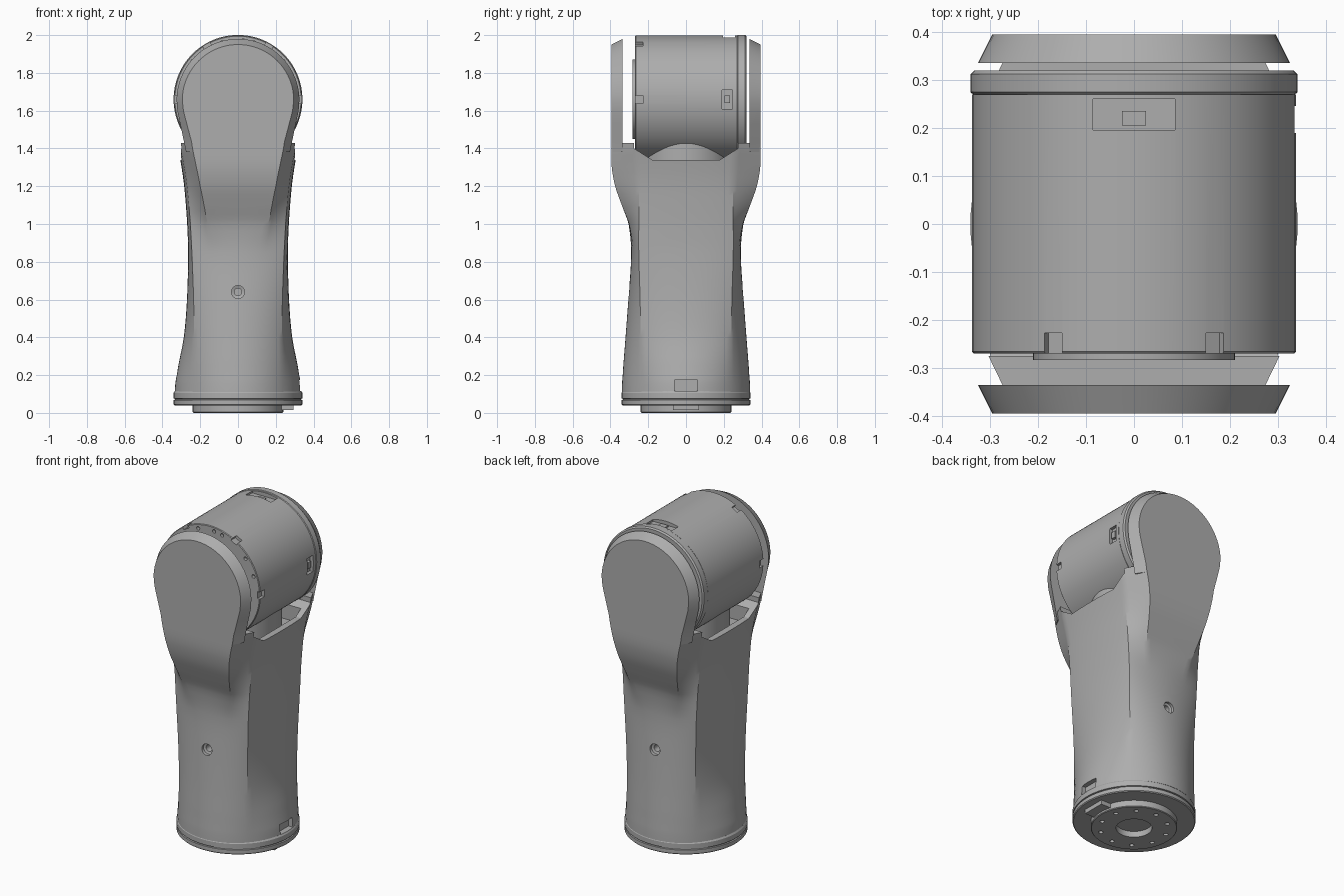
import bpy, bmesh, math
from mathutils import Matrix, Vector

if "Cube" in bpy.data.objects:
    bpy.data.objects.remove(bpy.data.objects["Cube"], do_unlink=True)

grey = bpy.data.materials.new("satin_grey")
grey.use_nodes = True
GREY = (0.42, 0.42, 0.42, 1)
grey.diffuse_color = GREY
grey.node_tree.nodes["Principled BSDF"].inputs["Base Color"].default_value = GREY

AXIS_Z = 1.66  # height of the drum axis


def finish(name, bm):
    """Turn a bmesh into a named, coloured object."""
    bmesh.ops.recalc_face_normals(bm, faces=bm.faces)
    mesh = bpy.data.meshes.new(name)
    bm.to_mesh(mesh)
    bm.free()
    mesh.materials.append(grey)
    obj = bpy.data.objects.new(name, mesh)
    bpy.context.collection.objects.link(obj)
    return obj


def activate(obj):
    bpy.ops.object.select_all(action='DESELECT')
    obj.select_set(True)
    bpy.context.view_layer.objects.active = obj


def smooth(obj, angle=25):
    activate(obj)
    bpy.ops.object.shade_smooth_by_angle(angle=math.radians(angle))


def loft(name, rings):
    """Skin a closed solid through rings of equal length."""
    bm = bmesh.new()
    loops = [[bm.verts.new(p) for p in ring] for ring in rings]
    n = len(loops[0])
    for a, b in zip(loops, loops[1:]):
        for i in range(n):
            j = (i + 1) % n
            bm.faces.new((a[i], a[j], b[j], b[i]))
    bm.faces.new(loops[0])
    bm.faces.new(loops[-1])
    return finish(name, bm)


def turned(name, profile, axis='Z', height=0, seg=96):
    """Stack of circles given as (radius, position) along an axis."""
    rings = []
    for r, p in profile:
        circle = [(r * math.cos(2 * math.pi * i / seg), r * math.sin(2 * math.pi * i / seg))
                  for i in range(seg)]
        rings.append([(u, v, p) if axis == 'Z' else (u, p, v + height) for u, v in circle])
    return loft(name, rings)


def box(name, centre, size, turn=0):
    """Box, optionally turned about the y axis."""
    bm = bmesh.new()
    m = (Matrix.Translation(centre) @ Matrix.Rotation(turn, 4, 'Y')
         @ Matrix.Diagonal((*size, 1)))
    bmesh.ops.create_cube(bm, size=1, matrix=m)
    return finish(name, bm)


def cut(target, cutters):
    for c in cutters:
        mod = target.modifiers.new("cut", 'BOOLEAN')
        mod.operation, mod.solver, mod.object = 'DIFFERENCE', 'EXACT', c
        activate(target)
        bpy.ops.object.modifier_apply(modifier=mod.name)
        bpy.data.objects.remove(c, do_unlink=True)


def radial_box(angle, y, size, radius=0.34):
    """Cutter on the drum's rim; size = depth, length, width."""
    a = math.radians(angle)
    at = (radius * math.cos(a), y, AXIS_Z + radius * math.sin(a))
    return box("cutter", at, size, -a)


# Housing stations: z, half width, half depth, corner x, corner y, face half width, flatness
stations = [
    (0.11, .335, .340, .237, .240, .13, 0),
    (0.20, .324, .335, .235, .240, .13, 0),
    (0.40, .287, .320, .232, .240, .13, 0),
    (0.60, .270, .305, .235, .243, .13, 0),
    (0.85, .264, .290, .244, .250, .14, 0),
    (1.00, .269, .304, .252, .250, .165, .8),
    (1.10, .276, .340, .260, .250, .18, 1),
    (1.20, .285, .375, .270, .250, .20, 1),
    (1.30, .299, .393, .285, .255, .22, 1),
    (1.43, .320, .395, .308, .265, .245, 1),
]


def section(z, w, d, cx, cy, fx, flat):
    """Quarter section: curved side, sharp corner, flank and face; then mirrored."""
    def arc(t, major, corner, across):
        a = t * math.pi / 4
        k = math.cos(math.pi / 4)
        return corner + (major - corner) * (math.cos(a) - k) / (1 - k), across * math.sin(a) / k

    quarter = [arc(i / 8, w, cx, cy) for i in range(9)]
    for i in range(11, -1, -1):
        t = i / 12
        y, x = arc(t, d, cy, cx)
        if t <= .5:
            px, py = fx * t * 2, d
        else:
            s = t * 2 - 1
            px, py = fx + (cx - fx) * s, d + (cy - d) * s
        quarter.append((x + (px - x) * flat, y + (py - y) * flat))
    half = quarter + [(-x, y) for x, y in quarter[-2::-1]]
    full = half + [(x, -y) for x, y in half[-2:0:-1]]
    return [(x, y, z) for x, y in full]


def resample(rows, steps=4):
    """Smooth interpolation between stations."""
    out = []
    for i in range(len(rows) - 1):
        a, b, c, d = (Vector(rows[min(max(k, 0), len(rows) - 1)]) for k in range(i - 1, i + 3))
        for s in range(steps):
            t = s / steps
            v = b + (c - a) * t / 2 + (a - b * 2.5 + c * 2 - d / 2) * t * t \
                + (b * 1.5 - c * 1.5 + (d - a) / 2) * t ** 3
            v[0] = b[0] + (c[0] - b[0]) * t
            v[6] = min(max(v[6], 0), 1)
            out.append(v)
    return out + [Vector(rows[-1])]


housing = loft("housing", [section(*row) for row in resample(stations)])

# Saddle under the drum, wiring pocket, screw holes and base notch
saddle_outline = [(-.275, 1.5), (-.275, 1.4), (-.18, 1.34), (.18, 1.34), (.275, 1.4), (.275, 1.5)]
saddle = loft("cutter", [[(x, y, z) for y, z in saddle_outline] for x in (-.5, .5)])
pocket = box("cutter", (0, 0, 1.38), (.53, .46, .2))
holes = [turned("cutter", [(.034, s * .4), (.034, s * .285), (.02, s * .28), (.02, s * .22)],
                'Y', .64, 24) for s in (-1, 1)]
cut(housing, [saddle, pocket, *holes, box("cutter", (.34, 0, .145), (.08, .12, .06))])
smooth(housing)

# Neck joining the drum to the housing
smooth(turned("neck", [(.245, 1.2), (.245, 1.47)]))

# Cheek plates, tapered towards their outer faces
def cheek_outline(y, lower, r):
    side = lower + [(r * math.cos(a), AXIS_Z - .005 + r * math.sin(a))
                    for a in (math.pi / 2 * i / 20 for i in range(21))]
    return [(x, y, z) for x, z in side] + [(-x, y, z) for x, z in side[-2::-1]]


for label, s in (("front", -1), ("back", 1)):
    inner = cheek_outline(s * .335, [(.275, 1.38), (.287, 1.44), (.306, 1.53), (.321, 1.6)], .325)
    outer = cheek_outline(s * .395, [(.236, 1.38), (.247, 1.44), (.271, 1.53), (.289, 1.6)], .295)
    smooth(loft(label + "_cheek", [inner, outer]))

# Drum with edge notches, connector slots and end-face screw holes
drum = turned("drum", [(.334, -.27), (.338, -.266), (.338, .27)], 'Y', AXIS_Z)
cutters = [radial_box(a, -.25, (.04, .045, .042)) for a in (0, 60, 120, 180)]
cutters += [radial_box(0, .218, (.05, .056, .1)), radial_box(90, .228, (.05, .064, .17))]
for a in (20, 40, 75, 85, 105, 140, 160):
    x, z = .312 * math.cos(math.radians(a)), .312 * math.sin(math.radians(a))
    hole = turned("cutter", [(.011, -.29), (.011, -.25)], 'Y', AXIS_Z + z, 12)
    hole.data.transform(Matrix.Translation((x, 0, 0)))
    cutters.append(hole)
cut(drum, cutters)
smooth(drum)

smooth(turned("drum_end_disc", [(.21, -.283), (.21, -.26)], 'Y', AXIS_Z))
smooth(turned("drum_ring", [(.333, .268), (.341, .275), (.341, .312), (.333, .32)], 'Y', AXIS_Z))
box("slot_socket", (0, .22, 1.972), (.05, .03, .02))
box("side_socket", (.322, .218, AXIS_Z), (.02, .03, .04))

# Base ring with a fine groove
smooth(turned("base_ring", [(.336, .04), (.341, .045), (.341, .068), (.334, .07), (.334, .074),
                            (.341, .076), (.341, .106), (.335, .115)]))

# Mounting flange with centre bore and bolt holes
flange = turned("mounting_flange", [(.236, 0), (.24, .004), (.24, .045)])
bores = [turned("cutter", [(.1, -.02), (.1, .036)], seg=48)]
for i in range(10):
    a = 2 * math.pi * (i + .5) / 10
    bore = turned("cutter", [(.013, -.02), (.013, .03)], seg=12)
    bore.data.transform(Matrix.Translation((.19 * math.cos(a), .19 * math.sin(a), 0)))
    bores.append(bore)
cut(flange, bores)
smooth(flange)
box("flange_key", (.255, 0, .029), (.08, .14, .03))
